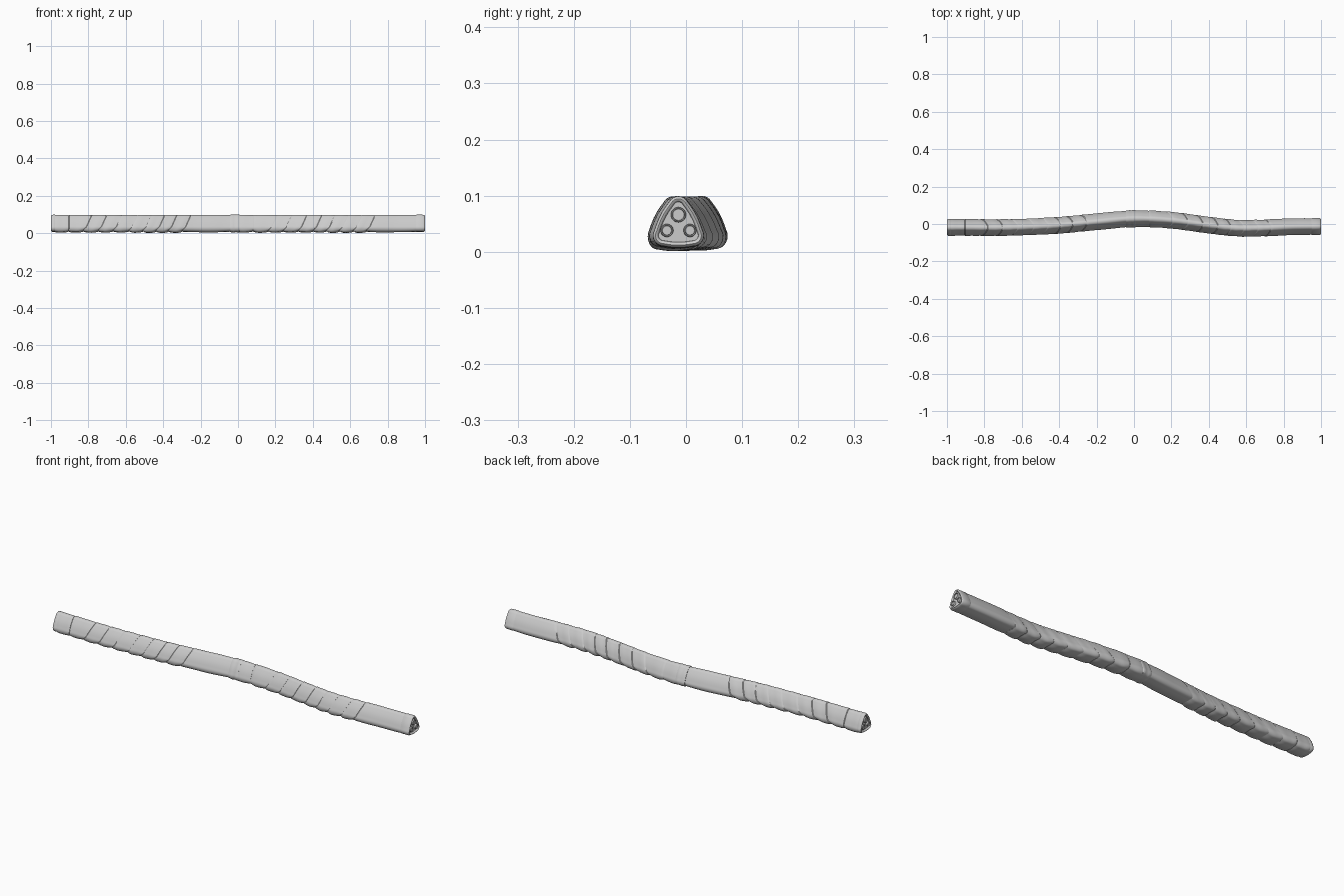
import bpy, bmesh, math, random
from mathutils import Vector

if "Cube" in bpy.data.objects:
    bpy.data.objects.remove(bpy.data.objects["Cube"])

random.seed(4)

# Sideways wander of the bundle, smoothed between stations 0.2 apart
PATH = [-.018, -.018, -.0195, -.0165, -.007, .012, .028, .02, -.006, -.022, -.0215, -.0145, -.0135]
PX = [-1, -.9, -.75, -.6, -.4, -.2, 0, .2, .4, .55, .68, .85, 1]


def path_y(x):
    x = max(-1, min(1, x))
    i = next((k for k in range(len(PX) - 1) if x <= PX[k + 1]), len(PX) - 2)

    def slope(k):
        if k == 0 or k == len(PX) - 1:
            return 0
        return (PATH[k + 1] - PATH[k - 1]) / (PX[k + 1] - PX[k - 1])
    h = PX[i + 1] - PX[i]
    t = (x - PX[i]) / h
    return ((2*t**3 - 3*t*t + 1) * PATH[i] + (t**3 - 2*t*t + t) * h * slope(i)
            + (3*t*t - 2*t**3) * PATH[i + 1] + (t**3 - t*t) * h * slope(i + 1))


# Rounded triangle section: (position, outward normal) pairs
def section(r=.018):
    pts = []
    for cy, cz, a0 in ((0, .08, 30), (-.0265, .029, 150), (.0265, .029, 270)):
        for k in range(9):
            a = math.radians(a0 + 15 * k)
            n = Vector((math.cos(a), math.sin(a)))
            pts.append((Vector((cy, cz)) + n * r, n))
    out = []
    for i, (p, n) in enumerate(pts):
        out.append((p, n))
        if i % 9 == 8:
            q, m = pts[(i + 1) % len(pts)]
            for t in (.2, .4, .6, .8):
                out.append((p.lerp(q, t) + n * .003 * math.sin(math.pi * t), n.lerp(m, t).normalized()))
    return out


SECTION = section()


# Sweep the section along the path; rows are (x, outward offset, bottom sag, seam slant)
def sweep(name, rows, cap=False):
    bm = bmesh.new()
    rings = []
    for x, d, sag, slant in rows:
        ring = []
        for p, n in SECTION:
            q = p + n * d
            low = max(0, min(1, (.035 - q.y) / .02))
            q.y = min(q.y - sag * low, .0995)
            xx = x + slant * (.06 - q.y) + .6 * slant * low * abs(q.x)
            ring.append(bm.verts.new((xx, q.x + path_y(xx), max(q.y, .001))))
        rings.append(ring)
    m = len(SECTION)
    for a, b in zip(rings, rings[1:]):
        for i in range(m):
            j = (i + 1) % m
            bm.faces.new((a[i], a[j], b[j], b[i]))
    if cap:
        bm.faces.new(rings[0])
        bm.faces.new(rings[-1])
    bmesh.ops.recalc_face_normals(bm, faces=bm.faces)
    finish(name, bm)


def finish(name, bm):
    me = bpy.data.meshes.new(name)
    bm.to_mesh(me)
    bm.free()
    ob = bpy.data.objects.new(name, me)
    bpy.context.collection.objects.link(ob)
    bpy.ops.object.select_all(action='DESELECT')
    ob.select_set(True)
    bpy.context.view_layer.objects.active = ob
    bpy.ops.object.shade_smooth_by_angle(angle=math.radians(35))


# Overlapping tape wraps with puckered undersides
SEAMS = [-.985, -.905, -.8, -.72, -.64, -.555, -.48, -.41, -.345, -.27, -.02,
         .08, .19, .27, .35, .43, .5, .57, .645, .715, .97]
rows = []
for i, (a, b) in enumerate(zip(SEAMS, SEAMS[1:])):
    long_wrap = b - a > .2
    sag = .003 if long_wrap else random.uniform(.004, .007)
    s0 = 0 if abs(a) > .88 or abs(a) < .1 else -.45
    s1 = 0 if abs(b) > .88 or abs(b) < .1 else -.45
    n = 18 if long_wrap else 9
    rows.append((a, -.002, 0, s0))
    for k in range(n + 1):
        u = k / n
        rows.append((a + .003 + (b - a - .003) * u, .0004 - .0018 * u**3 + .0004 * math.sin(9 * u + i),
                     sag * math.sin(math.pi * u)**.6 if 0 < u < 1 else 0, s0 + (s1 - s0) * u))
sweep("tape_wrapped_body", rows, cap=True)

# Joining band at the middle
sweep("middle_band", [(-.042, -.003, 0, 0), (-.042, .0005, 0, 0), (-.038, .0018, .001, 0),
                      (-.024, .002, .003, 0), (-.01, .001, .001, 0), (-.008, .0018, .001, 0),
                      (.006, .0018, .002, 0), (.009, .0005, 0, 0), (.009, -.003, 0, 0)])


# End collars with a rolled lip and a recessed face
def collar(name, s, length):
    prof = [(length, -.003), (length, 0), (length - .004, .0016), (length / 2, .0018),
            (.008, .0014), (.003, -.0005), (.001, -.003), (.002, -.006), (.004, -.0075), (.009, -.0085)]
    sweep(name, [(s * (1 - x), d - .0006, 0, 0) for x, d in prof], cap=True)


# Cable cores: insulated sleeve with a raised rim around a conductor
def core(name, s, dy, z, r):
    bm = bmesh.new()
    prof = [(.03, r), (.002, r), (0, r - .001), (0, r - .0025), (.004, r - .003), (.003, r - .0035)]
    rings = []
    for x, rad in prof:
        rings.append([bm.verts.new((s * (1 - x), path_y(s) + dy + rad * math.cos(2 * math.pi * k / 28),
                                    z + rad * math.sin(2 * math.pi * k / 28))) for k in range(28)])
    for a, b in zip(rings, rings[1:]):
        for k in range(28):
            j = (k + 1) % 28
            bm.faces.new((a[k], a[j], b[j], b[k]))
    bm.faces.new(rings[0])
    bm.faces.new(rings[-1])
    bmesh.ops.recalc_face_normals(bm, faces=bm.faces)
    finish(name, bm)


for s, side, length in ((-1, "left", .025), (1, "right", .05)):
    collar(side + "_end_collar", s, length)
    core(side + "_top_core", s, 0, .066, .0135)
    core(side + "_front_core", s, -.0205, .038, .0115)
    core(side + "_back_core", s, .0205, .038, .0115)
